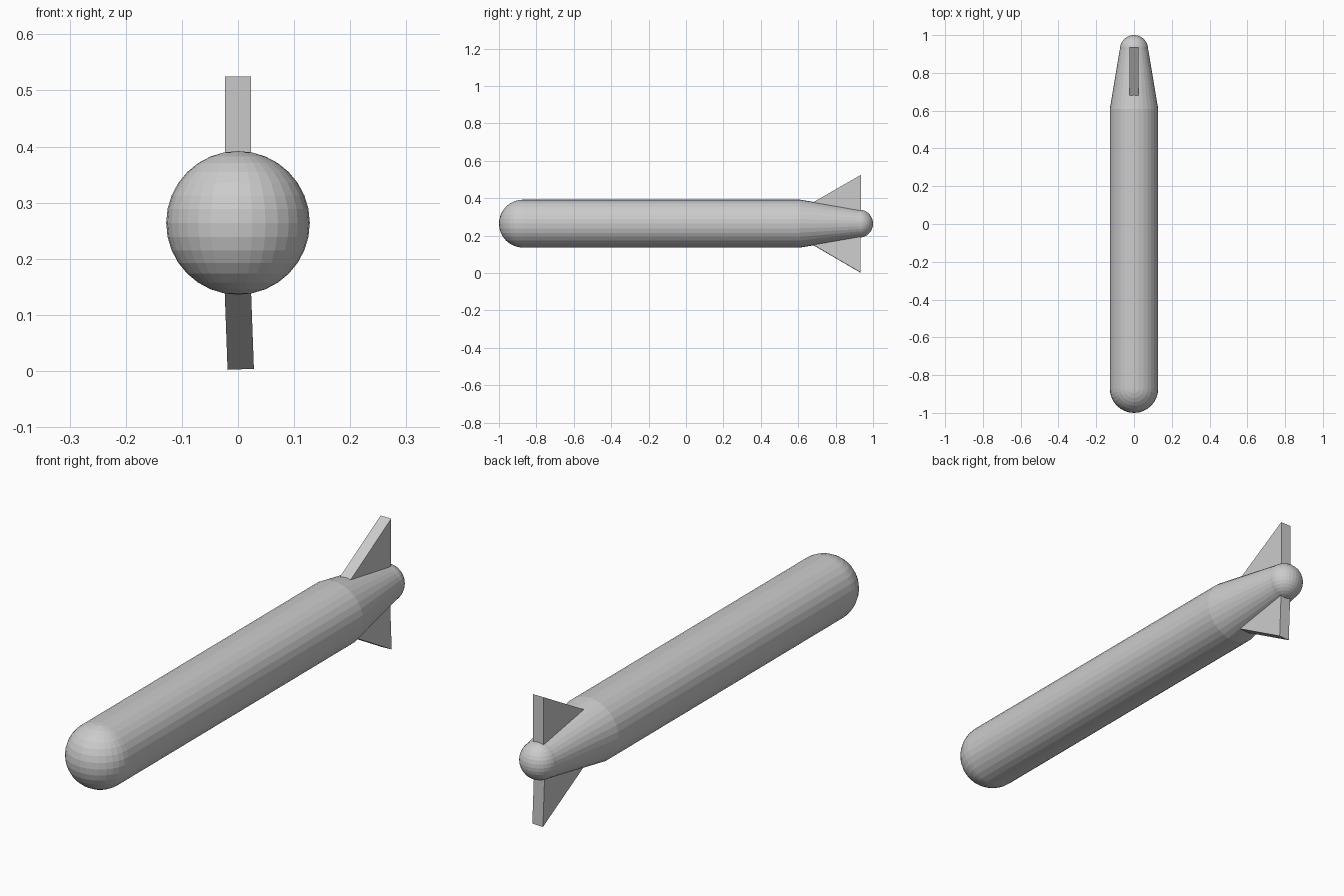
import bpy, bmesh, math
from mathutils import Vector, Matrix

if "Cube" in bpy.data.objects:
    bpy.data.objects.remove(bpy.data.objects["Cube"])

AXIS_Z = 0.264
R_BODY, R_TAIL = 0.128, 0.075
Y_NOSE, Y_TAPER, Y_TAIL = -0.872, 0.61, 0.925


def finish(name, bm):
    bmesh.ops.recalc_face_normals(bm, faces=bm.faces)
    mesh = bpy.data.meshes.new(name)
    bm.to_mesh(mesh)
    bm.free()
    obj = bpy.data.objects.new(name, mesh)
    bpy.context.collection.objects.link(obj)
    return obj


def ball(name, y, r):
    bm = bmesh.new()
    bmesh.ops.create_uvsphere(bm, u_segments=32, v_segments=16, radius=r)
    finish(name, bm).location = (0, y, AXIS_Z)


def tube(name, y0, y1, r0, r1):
    bm = bmesh.new()
    bmesh.ops.create_cone(bm, cap_ends=True, segments=32,
                          radius1=r0, radius2=r1, depth=y1 - y0)
    # turn the cone so its base faces the front
    bmesh.ops.rotate(bm, verts=bm.verts,
                     matrix=Matrix.Rotation(math.radians(-90), 3, 'X'))
    finish(name, bm).location = (0, (y0 + y1) / 2, AXIS_Z)


def fin(name, side, y_back, lean=0.0):
    # triangular side profile in (y, height above axis), extruded across x
    profile = [(0.60, 0.07), (0.69, 0.12), (y_back, 0.261), (y_back, 0.03)]
    bm = bmesh.new()
    face = bm.faces.new([bm.verts.new((-0.0235, y, side * h)) for y, h in profile])
    new = bmesh.ops.extrude_face_region(bm, geom=[face])["geom"]
    bmesh.ops.translate(bm, vec=(0.047, 0, 0),
                        verts=[v for v in new if isinstance(v, bmesh.types.BMVert)])
    # slight lean pivoting at the hull surface
    bmesh.ops.rotate(bm, verts=bm.verts, cent=Vector((0, 0, side * 0.128)),
                     matrix=Matrix.Rotation(math.radians(lean), 3, 'Y'))
    finish(name, bm).location = (0, 0, AXIS_Z)


# Hull
ball("nose_dome", Y_NOSE, R_BODY)
tube("main_hull", Y_NOSE, Y_TAPER, R_BODY, R_BODY)
tube("tail_taper", Y_TAPER, Y_TAIL, R_BODY, R_TAIL)
ball("tail_dome", Y_TAIL, R_TAIL)

# Fins, the lower one leaning slightly
fin("upper_fin", 1, 0.936)
fin("lower_fin", -1, 0.932, lean=-2.1)
